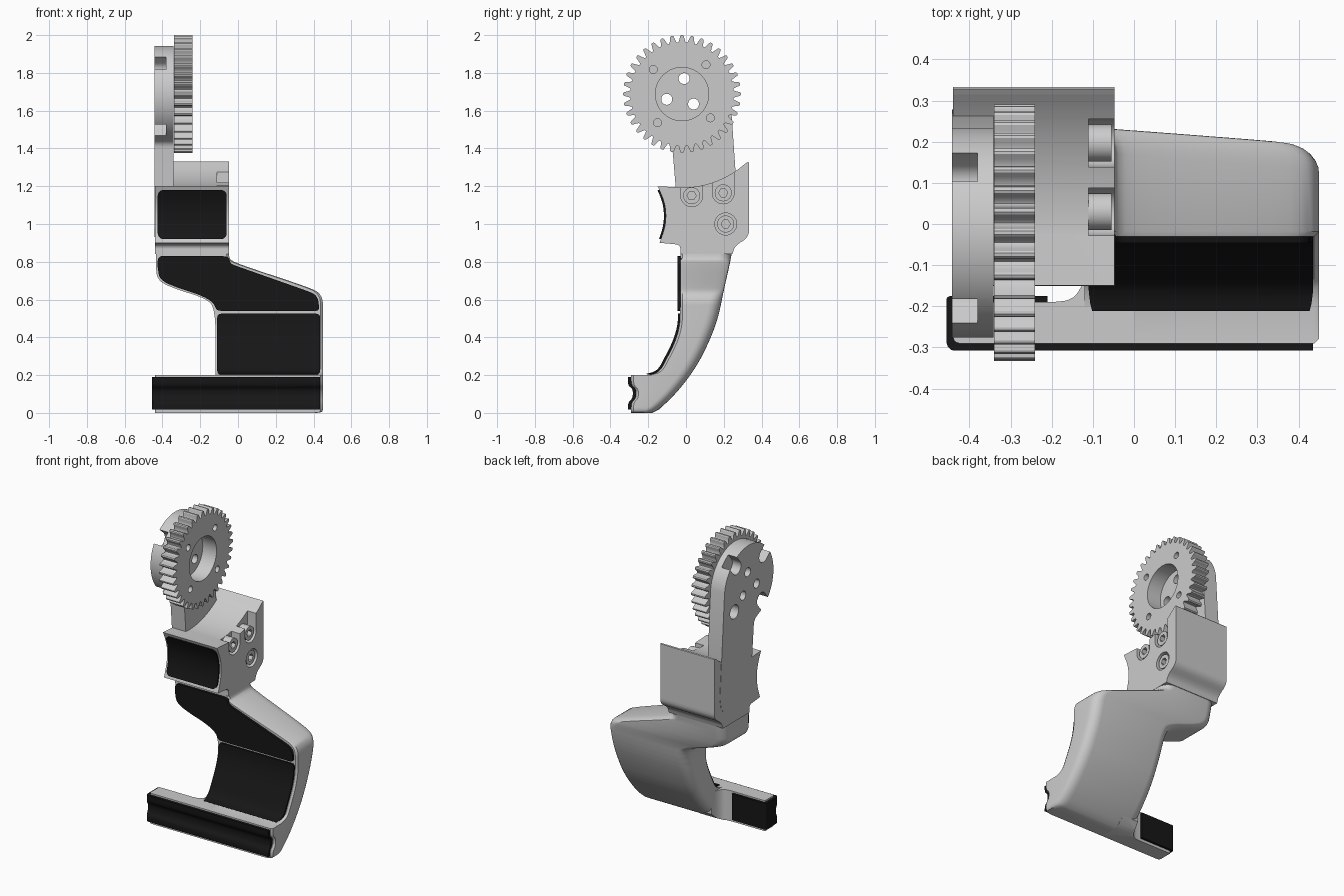
import bpy, bmesh, math
from mathutils import Vector

if "Cube" in bpy.data.objects:
    bpy.data.objects.remove(bpy.data.objects["Cube"])

black = bpy.data.materials.new("black_rubber")
black.diffuse_color = (0.008, 0.008, 0.008, 1)
black.use_nodes = True
black.node_tree.nodes["Principled BSDF"].inputs["Base Color"].default_value = black.diffuse_color
GY, GZ = -0.021, 1.688          # gear centre


def finish(o, mat=None):
    bpy.ops.object.select_all(action='DESELECT')
    bpy.context.view_layer.objects.active = o
    o.select_set(True)
    bpy.ops.object.shade_smooth_by_angle(angle=math.radians(32))
    if mat:
        o.data.materials.clear()
        o.data.materials.append(mat)
    return o


def make(name, bm):
    bmesh.ops.recalc_face_normals(bm, faces=bm.faces)
    me = bpy.data.meshes.new(name)
    bm.to_mesh(me)
    bm.free()
    o = bpy.data.objects.new(name, me)
    bpy.context.collection.objects.link(o)
    return o


def prism(name, pts, axis, a, b):
    """Extrude a 2D outline along an axis: x takes (y,z), y takes (x,z), z takes (x,y)."""
    put = {'x': lambda p, d: (d, p[0], p[1]),
           'y': lambda p, d: (p[0], d, p[1]),
           'z': lambda p, d: (p[0], p[1], d)}[axis]
    bm = bmesh.new()
    A = [bm.verts.new(put(p, a)) for p in pts]
    B = [bm.verts.new(put(p, b)) for p in pts]
    bm.faces.new(A)
    bm.faces.new(B[::-1])
    n = len(pts)
    for i in range(n):
        j = (i + 1) % n
        bm.faces.new((A[i], A[j], B[j], B[i]))
    return make(name, bm)


def boolean(o, c, op='DIFFERENCE'):
    m = o.modifiers.new("bool", 'BOOLEAN')
    m.object, m.operation = c, op
    bpy.context.view_layer.objects.active = o
    bpy.ops.object.modifier_apply(modifier=m.name)
    bpy.data.objects.remove(c)


def circle(y, z, r, n=32):
    return [(y + r * math.cos(2 * math.pi * i / n), z + r * math.sin(2 * math.pi * i / n)) for i in range(n)]


def slot(y, z, r, ang, length):
    """Round-bottomed slot running from (y,z) outwards at the given angle."""
    pts = [(y + r * math.cos(ang + math.pi / 2 + math.pi * i / 16),
            z + r * math.sin(ang + math.pi / 2 + math.pi * i / 16)) for i in range(17)]
    d = Vector((math.cos(ang), math.sin(ang))) * length
    return pts + [(pts[-1][0] + d.x, pts[-1][1] + d.y), (pts[0][0] + d.x, pts[0][1] + d.y)]


def smooth(pts, n=2):
    """Corner cutting on an open polyline, keeping its ends."""
    for _ in range(n):
        out = [pts[0]]
        for p, q in zip(pts, pts[1:]):
            out += [(p[0] * .75 + q[0] * .25, p[1] * .75 + q[1] * .25),
                    (p[0] * .25 + q[0] * .75, p[1] * .25 + q[1] * .75)]
        pts = out + [pts[-1]]
    return pts


def at(pts, z):
    """First coordinate of an upward polyline at height z."""
    for p, q in zip(pts, pts[1:]):
        if z <= q[1]:
            t = (z - p[1]) / max(q[1] - p[1], 1e-6)
            return p[0] + (q[0] - p[0]) * max(0, t)
    return pts[-1][0]


def rounded(x0, x1, z0, z1, r):
    pts = []
    for k, (cx, cz) in enumerate([(x1 - r, z1 - r), (x0 + r, z1 - r), (x0 + r, z0 + r), (x1 - r, z0 + r)]):
        pts += [(cx + r * math.cos(math.pi / 2 * (k + i / 5)), cz + r * math.sin(math.pi / 2 * (k + i / 5)))
                for i in range(6)]
    return pts


def strip(pts, dy, dz):
    return [(y + dy, z + dz) for y, z in pts] + [(y - dy, z - dz) for y, z in reversed(pts)]


# shared curves, (y or x, z) going upwards
groove = smooth([(-.29, 0), (-.29, .055), (-.265, .075), (-.262, .125), (-.29, .145), (-.29, .2)])
palm = smooth([(-.2, .2), (-.14, .215), (-.1, .29), (-.055, .38), (-.033, .46), (-.03, .53), (-.03, .9)])
back = smooth([(-.18, 0), (-.14, .02), (-.05, .105), (.05, .235), (.12, .37), (.17, .5), (.2, .65), (.235, .8), (.25, .9)])
left = smooth([(-.12, 0), (-.12, .3), (-.12, .56), (-.18, .61), (-.33, .655), (-.43, .70), (-.435, .80), (-.435, .9)])
right = smooth([(.415, 0), (.45, .002), (.45, .05), (.45, .5), (.45, .63), (.36, .67), (-.02, .795), (-.05, .82), (-.05, .9)])
front_arc = smooth([(-.14, .9), (-.112, .98), (-.105, 1.05), (-.115, 1.12), (-.15, 1.2)])

# lower finger body, lofted from horizontal sections with rounded back corners
bm = bmesh.new()
rings = []
for z in sorted([i * .01 for i in range(91)] + [.1995, .004]):
    x0, x1, yb = at(left, z), at(right, z), at(back, z)
    yf = at(groove, z) if z < .1999 else at(palm, z)
    r = min(.065, (yb - yf) * .45)
    pts = [(x0, yf), (x1 - .012, yf), (x1, yf + .012)]
    for k, cx in ((0, x1 - r), (1, x0 + r)):
        for i in range(7):
            a = math.pi / 2 * (k + i / 6)
            pts.append((cx + r * math.cos(a), yb - r + r * math.sin(a)))
    rings.append([bm.verts.new((x, y, z)) for x, y in pts])
for A, B in zip(rings, rings[1:]):
    for i in range(len(A)):
        j = (i + 1) % len(A)
        bm.faces.new((A[i], A[j], B[j], B[i]))
bm.faces.new(rings[0][::-1])
bm.faces.new(rings[-1])
finish(make("finger_body", bm))

# fingertip bar reaching to the left, grooved at the front
plan = ([(0, -.31), (-.40, -.31)] + smooth([(-.40, -.29), (-.44, -.29), (-.44, -.25)])
        + [(-.44, -.19)] + smooth([(-.2, -.19), (-.15, -.185), (-.125, -.15), (-.115, -.1)]) + [(0, -.1)])
bar = prism("fingertip_bar", plan, 'z', 0, .2)
boolean(bar, prism("cut", groove + [(-.05, .2), (-.05, .105), (-.14, .02), (-.18, 0)], 'x', -.6, .6), 'INTERSECT')
finish(bar)

# upper block with concave front and gear clearance arc on top
arc = [(GY + .5 * math.sin(a), GZ - .495 * math.cos(a)) for a in [i * .735 / 14 for i in range(15)]]
outline = (front_arc + arc
           + smooth([(.315, 1.32), (.333, 1.333), (.333, 1.3)], 1)
           + smooth([(.333, 1.0), (.333, .93), (.26, .885), (.245, .84)])
           + smooth([(-.03, .84), (-.03, .89), (-.08, .895), (-.135, .9)])[:-1])
block = prism("upper_block", outline, 'x', -.44, -.047)
screws = [(.03, 1.15, True), (.197, 1.165, True), (.21, 1.0, False)]
for y, z, opened in screws:
    pts = slot(y, z, .058, math.pi / 2, .3) if opened else circle(y, z, .058)
    boolean(block, prism("cut", pts, 'x', -.11, 0))
finish(block)

# socket screws in the block pockets
for i, (y, z, _) in enumerate(screws):
    s = prism(f"screw_{i + 1}", circle(y, z, .045), 'x', -.115, -.055)
    boolean(s, prism("cut", circle(y, z, .024, 6), 'x', -.085, 0))
    finish(s)

# gear
N = 36
tooth = [(.272, -.5), (.277, -.37), (.294, -.25), (.308, -.17), (.312, -.08),
         (.312, .08), (.308, .17), (.294, .25), (.277, .37)]
pts = [(GY + r * math.cos((k + f) * 2 * math.pi / N), GZ + r * math.sin((k + f) * 2 * math.pi / N))
       for k in range(N) for r, f in tooth]
gear = prism("gear", pts, 'x', -.34, -.24)
boolean(gear, prism("cut", circle(GY, GZ, .141, 64), 'x', -.5, 0))
bolts = [(-.173, 1.818), (.106, 1.843), (.129, 1.562), (-.151, 1.537)]
for y, z in bolts:
    boolean(gear, prism("cut", circle(y, z, .021, 20), 'x', -.5, 0))
finish(gear)

# arm plate carrying the gear
head = [(GY + .255 * math.cos(a), GZ + .255 * math.sin(a))
        for a in [math.radians(8 + i * 232 / 48) for i in range(49)]]
arm = prism("arm_plate", head + smooth([(-.12, 1.455), (-.075, 1.43), (-.07, 1.38), (-.055, 1.2)])
            + smooth([(-.04, 1.05), (-.02, .93), (.26, .93), (.278, 1.05)]), 'x', -.442, -.341)
for (y, z), opened in zip(bolts, (True, True, False, True)):
    ang = math.atan2(z - GZ, y - GY)
    boolean(arm, prism("cut", slot(y, z, .045, ang, .2) if opened else circle(y, z, .045), 'x', -.5, -.38))
for y, z in [(-.01, 1.77), (-.102, 1.66), (.04, 1.635)]:
    boolean(arm, prism("cut", circle(y, z, .029), 'x', -.6, -.2))
finish(arm)

# rubber pads on block, palm and fingertip
pad = prism("block_pad", rounded(-.425, -.06, .92, 1.18, .03), 'y', -.3, .1)
boolean(pad, prism("cut", strip(front_arc, -.01, 0), 'x', -.6, .6), 'INTERSECT')
finish(pad, black)

pad = prism("middle_pad", rounded(-.11, .435, .203, .525, .02), 'y', -.4, .1)
boolean(pad, prism("cut", strip([p for p in palm if p[1] < .56], -.011, .007), 'x', -.6, .6), 'INTERSECT')
finish(pad, black)

shape = (smooth([(-.425, .77), (-.425, .83), (-.37, .83)]) + smooth([(-.08, .83), (-.05, .825), (-.04, .79), (0, .775)])
         + smooth([(.34, .655), (.42, .625), (.43, .56), (.425, .54), (.39, .54)])
         + smooth([(-.09, .54), (-.115, .545), (-.13, .585), (-.2, .625), (-.33, .665), (-.415, .705), (-.425, .77)])[:-1])
finish(prism("upper_palm_pad", shape, 'y', -.046, -.02), black)

wrap = ([(.435, -.32), (-.40, -.32)] + smooth([(-.40, -.309), (-.456, -.309), (-.456, -.25)])
        + smooth([(-.456, -.2), (-.456, -.175), (-.43, -.175)]) + [(-.21, -.175), (-.21, -.22), (.435, -.22)])
pad = prism("fingertip_pad", wrap, 'z', .018, .19)
boolean(pad, prism("cut", [(y - .018, z) for y, z in groove] + [(-.1, .2), (-.1, 0)], 'x', -.6, .6), 'INTERSECT')
finish(pad, black)
